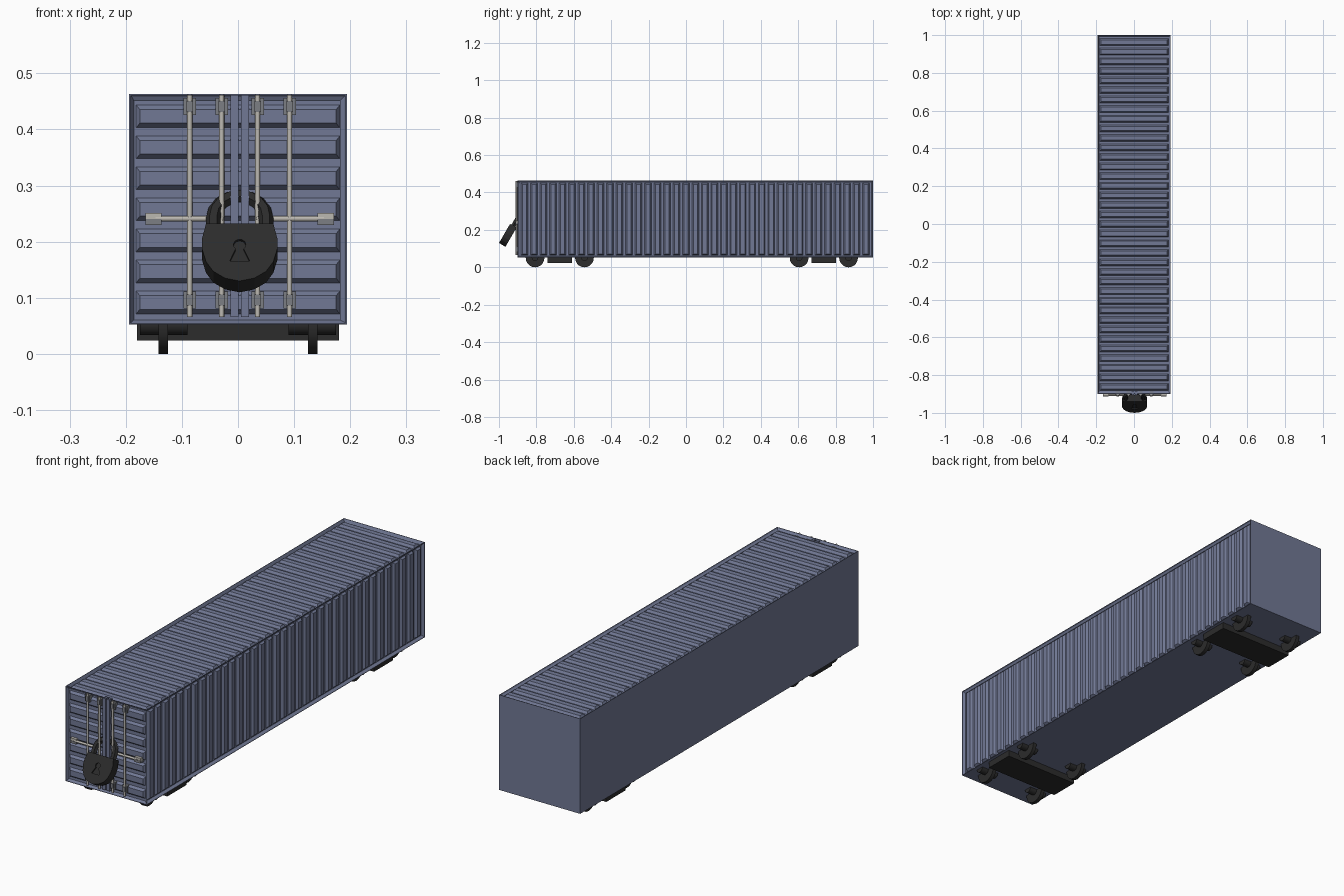
import bpy, bmesh, math
from mathutils import Vector, Matrix

if "Cube" in bpy.data.objects:
    bpy.data.objects.remove(bpy.data.objects["Cube"])

def material(name, rgb):
    m = bpy.data.materials.new(name)
    m.diffuse_color = (*rgb, 1)
    m.use_nodes = True
    m.node_tree.nodes["Principled BSDF"].inputs["Base Color"].default_value = m.diffuse_color
    return m

BLUE = material("slate_blue", (0.165, 0.19, 0.30))
STEEL = material("pale_steel", (0.50, 0.48, 0.44))
GREY = material("bracket_grey", (0.20, 0.21, 0.23))
BLACK = material("black_metal", (0.025, 0.025, 0.025))

def finish(bm, name, mat):
    bmesh.ops.recalc_face_normals(bm, faces=bm.faces)
    me = bpy.data.meshes.new(name)
    bm.to_mesh(me)
    bm.free()
    ob = bpy.data.objects.new(name, me)
    bpy.context.collection.objects.link(ob)
    me.materials.append(mat)
    return ob

def box(name, lo, hi, mat):
    lo, hi = Vector(lo), Vector(hi)
    bm = bmesh.new()
    bmesh.ops.create_cube(bm, size=1, matrix=Matrix.Translation((lo + hi) / 2) @ Matrix.Diagonal((*(hi - lo), 1)))
    return finish(bm, name, mat)

def cylinder(name, a, b, r, mat, n=12):
    a, b = Vector(a), Vector(b)
    rot = (b - a).to_track_quat('Z', 'Y').to_matrix().to_4x4()
    bm = bmesh.new()
    bmesh.ops.create_cone(bm, cap_ends=True, segments=n, radius1=r, radius2=r, depth=(b - a).length,
                          matrix=Matrix.Translation((a + b) / 2) @ rot)
    ob = finish(bm, name, mat)
    for p in ob.data.polygons:
        p.use_smooth = len(p.vertices) == 4
    for e in ob.data.edges:     # keep rims crisp
        v = [ob.data.vertices[i].co for i in e.vertices]
        e.use_edge_sharp = abs((v[0] - v[1]).dot(b - a)) < 1e-9
    return ob

def prism(name, pts, y0, y1, mat, matrix):
    bm = bmesh.new()
    f = bm.faces.new([bm.verts.new((x, y0, z)) for x, z in pts])
    ext = bmesh.ops.extrude_face_region(bm, geom=[f])["geom"]
    bmesh.ops.translate(bm, vec=(0, y1 - y0, 0), verts=[g for g in ext if isinstance(g, bmesh.types.BMVert)])
    ob = finish(bm, name, mat)
    ob.matrix_world = matrix
    return ob

# container shell: recessed roof, right side and door end; flat left, back and floor
X, Y0, Y1, Z0, Z1 = 0.194, -0.90, 1.0, 0.052, 0.463
INSET, DEEP = 0.012, 0.012
bm = bmesh.new()
bmesh.ops.create_cube(bm, size=1, matrix=Matrix.Translation((0, (Y0 + Y1) / 2, (Z0 + Z1) / 2))
                      @ Matrix.Diagonal((2 * X, Y1 - Y0, Z1 - Z0, 1)))
bm.normal_update()
panels = [f for f in bm.faces if f.normal.x > .9 or f.normal.z > .9 or f.normal.y < -.9]
bmesh.ops.inset_individual(bm, faces=panels, thickness=0.003, depth=0)
bmesh.ops.inset_individual(bm, faces=panels, thickness=INSET - 0.003, depth=-DEEP)
finish(bm, "container_shell", BLUE)

# corrugation ribs: tapered bars lying in each recess
def ribs(name, centre, run, along, normal, run_len, along_len, count):
    centre, run, along, normal = map(Vector, (centre, run, along, normal))
    bm = bmesh.new()
    pitch = run_len / count
    for i in range(count):
        c = centre + run * ((i + 0.5) * pitch - run_len / 2)
        low, high = [], []
        for su, sv in ((-1, -1), (1, -1), (1, 1), (-1, 1)):
            low.append(bm.verts.new(c + run * su * pitch * .38 + along * sv * along_len / 2 - normal * (DEEP + .001)))
            high.append(bm.verts.new(c + run * su * pitch * .22 + along * sv * (along_len / 2 - .007) - normal * .002))
        bm.faces.new(low)
        bm.faces.new(high)
        for k in range(4):
            j = (k + 1) % 4
            bm.faces.new((low[k], low[j], high[j], high[k]))
    finish(bm, name, BLUE)

yc, zc = (Y0 + Y1) / 2, (Z0 + Z1) / 2
L, W, H = Y1 - Y0 - 2 * INSET, 2 * X - 2 * INSET, Z1 - Z0 - 2 * INSET
ribs("roof_ribs", (0, yc, Z1), (0, 1, 0), (1, 0, 0), (0, 0, 1), L, W, 37)
ribs("right_side_ribs", (X, yc, zc), (0, 1, 0), (0, 0, 1), (1, 0, 0), L, H, 37)
ribs("door_ribs", (0, Y0, zc), (0, 0, 1), (1, 0, 0), (0, -1, 0), H, W, 7)

# door seam strips, lock rods and brackets
CX = 0.003
for s in (-1, 1):
    x = CX + s * 0.0095
    box("door_strip", (x - .007, -.905, .066), (x + .007, -.886, .461), BLUE)
    for d in (0.032, 0.089):
        x = CX + s * d
        cylinder("lock_rod", (x, -.906, .066), (x, -.906, .461), .0045, STEEL)
        for z in (.441, .096):
            box("rod_bracket", (x - .011, -.906, z - .015), (x + .011, -.888, z + .015), GREY)
            box("rod_clamp", (x - .006, -.912, z - .010), (x + .006, -.900, z + .010), GREY)
    # horizontal handle and its end catch
    cylinder("handle_bar", (CX + s * .03, -.906, .241), (CX + s * .15, -.906, .241), .005, STEEL)
    xa, xb = sorted((CX + s * .139, CX + s * .168))
    box("handle_catch", (xa, -.910, .237), (xb, -.888, .251), STEEL)
    box("handle_catch_plate", (xa, -.912, .230), (xb, -.888, .240), GREY)

# padlock, hanging tilted away from the doors
tilt = Matrix.Translation((CX, -.9235, .222)) @ Matrix.Rotation(math.radians(-30), 4, 'X')
half = [(.060, 0), (.067, -.030), (.067, -.052), (.060, -.078), (.047, -.098), (.026, -.112)]
body = half + [(0, -.118)] + [(-x, z) for x, z in reversed(half)]
lock = prism("padlock_body", body, -.02, .02, BLACK, tilt)
hole = [(.011 * math.cos(a), -.043 + .011 * math.sin(a))
        for a in (math.radians(-50 + 280 * i / 10) for i in range(11))]
hole += [(-.018, -.077), (.018, -.077)]
cutter = prism("keyhole_cutter", hole, -.03, -.014, BLACK, tilt)
cutter.hide_render = True
cutter.hide_viewport = True
cut = lock.modifiers.new("keyhole", 'BOOLEAN')
cut.operation = 'DIFFERENCE'
cut.solver = 'EXACT'
cut.object = cutter

# padlock shackle
cu = bpy.data.curves.new("padlock_shackle", 'CURVE')
cu.dimensions = '3D'
cu.bevel_depth = .013
cu.bevel_resolution = 1
cu.use_fill_caps = True
path = [(.047, -.01)] + [(.047 * math.cos(math.pi * i / 8), .022 + .046 * math.sin(math.pi * i / 8))
                         for i in range(9)] + [(-.047, -.01)]
sp = cu.splines.new('POLY')
sp.points.add(len(path) - 1)
for p, (x, z) in zip(sp.points, path):
    p.co = (x, 0, z, 1)
sp.use_smooth = False
cu.materials.append(BLACK)
shackle = bpy.data.objects.new("padlock_shackle", cu)
bpy.context.collection.objects.link(shackle)
shackle.matrix_world = tilt

# two bogies: cross plate with four flanged wheels each
for yb in (-.675, .737):
    box("bogie_plate", (-.18, yb - .065, .024), (.18, yb + .065, .054), BLACK)
    for dy in (-.132, .132):
        for s in (-1, 1):
            y = yb + dy
            cylinder("wheel", (s * .125, y, .05), (s * .142, y, .05), .05, BLACK, 20)
            cylinder("wheel_hub", (s * .090, y, .052), (s * .175, y, .052), .018, BLACK, 12)
